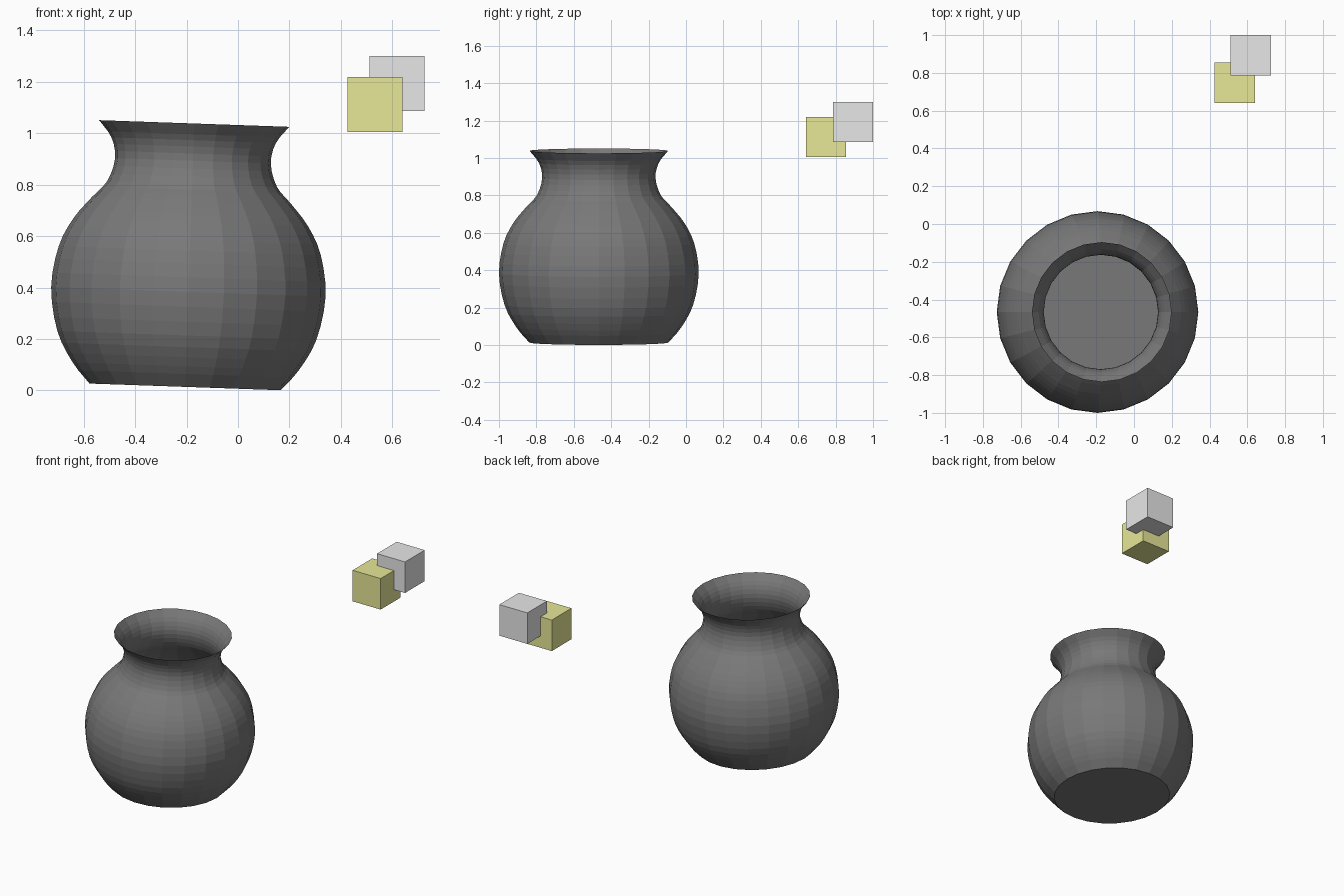
import bpy, bmesh, math
from mathutils import Matrix, Vector

cube = bpy.data.objects.get("Cube")
if cube:
    bpy.data.objects.remove(cube, do_unlink=True)


def material(name, color):
    mat = bpy.data.materials.new(name)
    mat.use_nodes = True
    mat.diffuse_color = (*color, 1)
    mat.node_tree.nodes["Principled BSDF"].inputs["Base Color"].default_value = (*color, 1)
    return mat


def add_object(name, bm, mat):
    mesh = bpy.data.meshes.new(name)
    bm.to_mesh(mesh)
    bm.free()
    mesh.materials.append(mat)
    obj = bpy.data.objects.new(name, mesh)
    bpy.context.collection.objects.link(obj)
    return obj


def smooth_profile(points, steps):
    """Catmull-Rom curve through the profile points."""
    pts = [Vector(p) for p in points]
    pts = [2 * pts[0] - pts[1]] + pts + [2 * pts[-1] - pts[-2]]
    out = []
    for a, b, c, d in zip(pts, pts[1:], pts[2:], pts[3:]):
        for i in range(steps):
            t = i / steps
            out.append(0.5 * (2 * b + (c - a) * t + (2 * a - 5 * b + 4 * c - d) * t**2
                              + (3 * b - a - 3 * c + d) * t**3))
    return out + [pts[-2]]


dark_grey = material("dark grey clay", (0.19, 0.19, 0.19))
light_grey = material("light grey", (0.8, 0.8, 0.8))
olive = material("pale olive", (0.8, 0.8, 0.31))

# Vase: thin, open-topped faceted shell with a flat floor, leaning slightly
SIDES = 24
profile = smooth_profile([(0.372, 0), (0.44, 0.08), (0.504, 0.2), (0.534, 0.37),
                          (0.51, 0.53), (0.457, 0.64), (0.388, 0.725), (0.33, 0.79),
                          (0.303, 0.88), (0.32, 0.96), (0.37, 1.025)], 3)
bm = bmesh.new()
rings = []
for r, z in profile:
    angles = [math.tau * i / SIDES for i in range(SIDES)]
    rings.append([bm.verts.new((r * math.cos(a), r * math.sin(a), z)) for a in angles])
for low, high in zip(rings, rings[1:]):
    for i in range(SIDES):
        j = (i + 1) % SIDES
        bm.faces.new((low[i], low[j], high[j], high[i]))
bm.faces.new(rings[0][::-1])
vase = add_object("vase", bm, dark_grey)
vase.location = (-0.206, -0.466, 0.0135)
vase.rotation_euler.y = math.radians(2)

# Two overlapping cubes floating behind the vase
for name, centre, mat in (("olive_cube", (0.533, 0.748, 1.111), olive),
                          ("grey_cube", (0.618, 0.893, 1.193), light_grey)):
    bm = bmesh.new()
    bmesh.ops.create_cube(bm, size=0.214, matrix=Matrix.Translation(centre))
    add_object(name, bm, mat)
